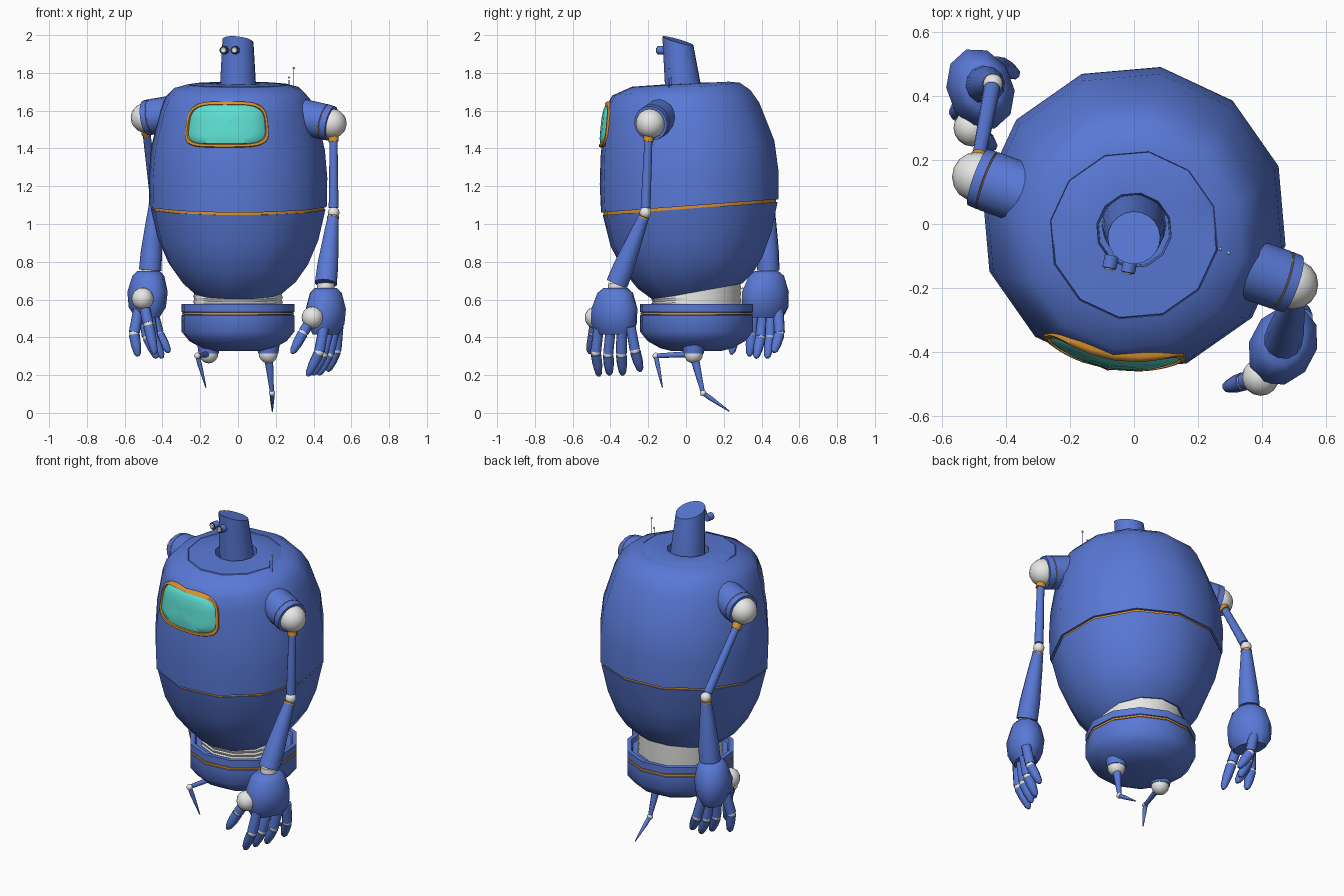
import bpy, bmesh, math
from mathutils import Vector, Matrix

cube = bpy.data.objects.get("Cube")
if cube:
    bpy.data.objects.remove(cube, do_unlink=True)

made = []
SIDES = 12
TURN = math.radians(20)      # the body faces slightly to its right


def material(name, rgb):
    m = bpy.data.materials.new(name)
    m.use_nodes = True
    m.diffuse_color = (*rgb, 1)
    m.node_tree.nodes["Principled BSDF"].inputs["Base Color"].default_value = (*rgb, 1)
    return m


BLUE = material("blue paint", (0.1, 0.19, 0.67))
ORANGE = material("orange trim", (0.70, 0.29, 0.03))
TEAL = material("teal glass", (0.11, 0.74, 0.65))
WHITE = material("white joint", (0.8, 0.8, 0.78))
DARK = material("dark lens", (0.02, 0.025, 0.04))


def finish(name, bm, mat):
    bmesh.ops.recalc_face_normals(bm, faces=bm.faces)
    me = bpy.data.meshes.new(name)
    bm.to_mesh(me)
    bm.free()
    me.materials.append(mat)
    ob = bpy.data.objects.new(name, me)
    bpy.context.collection.objects.link(ob)
    made.append(ob)


def skin(name, loops, mat, caps=True):
    """Bridge equal rings of points with quads."""
    bm = bmesh.new()
    rows = [[bm.verts.new(p) for p in loop] for loop in loops]
    n = len(rows[0])
    for a, b in zip(rows, rows[1:]):
        for i in range(n):
            j = (i + 1) % n
            bm.faces.new((a[i], a[j], b[j], b[i]))
    if caps:
        bm.faces.new(rows[0])
        bm.faces.new(rows[-1])
    finish(name, bm, mat)


def shell(name, rings, mat, sides=SIDES, lean=0):
    """Round part from rings of (centre y, centre z, radius, slope along y)."""
    loops = []
    for cy, cz, r, slope in rings:
        loop = []
        for i in range(sides):
            a = TURN + math.tau * i / sides
            dx, dy = r * math.cos(a), r * math.sin(a)
            loop.append((dx, cy + dy, cz + slope * (dy + lean * dx)))
        loops.append(loop)
    skin(name, loops, mat)


def tube(name, points, radii, mat, sides=12):
    """Tapered tube along a path."""
    pts = [Vector(p) for p in points]
    loops = []
    for k, p in enumerate(pts):
        d = pts[min(k + 1, len(pts) - 1)] - pts[max(k - 1, 0)]
        q = d.to_track_quat('Z', 'Y')
        loops.append([p + q @ Vector((radii[k] * math.cos(math.tau * i / sides),
                                      radii[k] * math.sin(math.tau * i / sides), 0))
                      for i in range(sides)])
    skin(name, loops, mat)


def ball(name, p, r, mat=WHITE):
    bm = bmesh.new()
    bmesh.ops.create_uvsphere(bm, u_segments=16, v_segments=10, radius=r,
                              matrix=Matrix.Translation(p))
    finish(name, bm, mat)


def along(a, b, t):
    return Vector(a).lerp(Vector(b), t)


# Barrel body: two shells with a trim line between them, and an open neck well
UPPER = [(0.02, 1.096, 0.477, 0.075), (0.016, 1.25, 0.48, 0.08), (0.008, 1.4, 0.467, 0.09),
         (-0.022, 1.6, 0.417, 0.1), (-0.038, 1.67, 0.386, 0.1), (-0.052, 1.714, 0.343, 0.1)]
shell("upper_body", [(0.02, 1.096, 0.4, 0.075)] + UPPER + [
    (-0.035, 1.738, 0.265, 0.06), (-0.035, 1.735, 0.263, 0.06), (-0.035, 1.739, 0.26, 0.05),
    (-0.02, 1.743, 0.118, 0.05), (-0.02, 1.6, 0.112, 0.05)], BLUE)
shell("waist_trim", [(0.02, 1.07, 0.463, 0.075), (0.02, 1.105, 0.463, 0.075)], ORANGE)
shell("lower_body", [(0.022, 1.082, 0.4, 0.075), (0.022, 1.082, 0.47, 0.075),
                     (0.025, 0.92, 0.432, 0.08), (0.036, 0.79, 0.375, 0.1),
                     (0.05, 0.7, 0.31, 0.14), (0.06, 0.642, 0.24, 0.18),
                     (0.06, 0.652, 0.21, 0.18)], BLUE)

# Ribbed bellows
ribs = []
for k in range(5):
    z = 0.545 + 0.028 * k
    ribs += [(0.055, z, 0.235, 0.03 * k), (0.055, z + 0.014, 0.241, 0.03 * k)]
shell("bellows", ribs, WHITE)

# Pelvis bowl with trim
shell("pelvis", [(0.055, 0.555, 0.2, 0), (0.055, 0.555, 0.27, 0), (0.055, 0.577, 0.278, 0),
                 (0.055, 0.577, 0.303, 0), (0.055, 0.535, 0.303, 0), (0.055, 0.532, 0.294, 0),
                 (0.055, 0.519, 0.294, 0), (0.055, 0.516, 0.303, 0), (0.055, 0.43, 0.303, 0),
                 (0.055, 0.38, 0.262, 0), (0.055, 0.343, 0.195, 0), (0.055, 0.327, 0.13, 0)], BLUE)
shell("pelvis_trim", [(0.055, 0.52, 0.301, 0), (0.055, 0.531, 0.301, 0)], ORANGE)


# Wrapped visor: rounded rectangle laid on the curved front
def visor_loop(su, sv, offset, n=48):
    loop = []
    for i in range(n):
        t = math.tau * i / n
        c, d = math.cos(t), math.sin(t)
        u = math.copysign(abs(c) ** 0.5, c) * su
        v = math.copysign(abs(d) ** 0.5, d) * sv
        a = math.radians(-99 + 31 * u)
        z = 1.527 + 0.122 * v
        zs = z + 0.035       # front of the tilted body sits lower
        for lo, hi in zip(UPPER, UPPER[1:]):
            if lo[1] <= zs <= hi[1]:
                f = (zs - lo[1]) / (hi[1] - lo[1])
                cy, r = (lo[k] + f * (hi[k] - lo[k]) for k in (0, 2))
        r += offset
        loop.append((r * math.cos(a), cy + r * math.sin(a), z))
    return loop


skin("visor_frame", [visor_loop(1, 1, -0.04), visor_loop(1, 1, 0), visor_loop(0.985, 0.97, 0.006),
                     visor_loop(0.93, 0.87, 0.006), visor_loop(0.92, 0.85, -0.006)], ORANGE, False)
skin("visor_glass", [visor_loop(s * 0.93, s * 0.87, o) for s, o in (
    (1, -0.006), (0.95, 0.002), (0.7, 0.007), (0.35, 0.008), (0.01, 0.008))], TEAL)

# Periscope neck with slanted top and twin eyes
shell("neck", [(-0.005, 1.6, 0.1, 0), (-0.017, 1.74, 0.095, 0), (-0.043, 1.97, 0.082, -0.28)],
      BLUE, 20, 0.4)
look = Vector((-0.2, -0.98, 0))
for side, x, y in (("left", -0.011, -0.112), ("right", -0.069, -0.098)):
    p = Vector((x, y, 1.92))
    tube(side + "_eye_barrel", [p, p + look * 0.038], [0.022, 0.022], BLUE)
    tube(side + "_eye_rim", [p + look * 0.034, p + look * 0.041], [0.021, 0.021], DARK)
    tube(side + "_eye_lens", [p + look * 0.04, p + look * 0.046], [0.017, 0.013], WHITE)

# Antennae
for name, x, y, top, r in (("long_antenna", 0.295, -0.09, 1.825, 0.006),
                           ("short_antenna", 0.27, -0.078, 1.775, 0.005)):
    tube(name, [(x, y, 1.69), (x, y, top)], [0.002, 0.0012], BLUE, 6)
    ball(name + "_tip", (x, y, top), r, TEAL)


# Arms
def arm(side, root, shoulder, collar, elbow, wrist, palm, spread, thumb, fingers):
    tube(side + "_shoulder", [along(root, shoulder, t) for t in (-0.3, 0.72, 0.73, 0.75, 0.76, 0.98)],
         [0.095, 0.095, 0.09, 0.09, 0.095, 0.093], BLUE, 16)
    tube(side + "_shoulder_trim", [along(root, shoulder, t) for t in (0.73, 0.75)],
         [0.0935, 0.0935], ORANGE, 16)
    ball(side + "_shoulder_ball", shoulder, 0.078)
    tube(side + "_arm_collar", [along(shoulder, collar, 0.7), collar], [0.028, 0.027], ORANGE)
    tube(side + "_upper_arm", [along(shoulder, collar, 0.9), along(collar, elbow, 0.93)],
         [0.021, 0.026], BLUE)
    ball(side + "_elbow", elbow, 0.031)
    tube(side + "_elbow_trim", [along(elbow, wrist, t) for t in (0.055, 0.075)], [0.031, 0.032], ORANGE)
    tube(side + "_forearm", [along(elbow, wrist, t) for t in (0.07, 0.3, 0.75, 1)],
         [0.03, 0.04, 0.057, 0.06], BLUE)
    tube(side + "_wrist", [wrist, along(wrist, palm, 0.3)], [0.046, 0.046], WHITE)
    # Broad palm, widest across the knuckles
    loops = []
    for h, wide, thick in ((0.13, 0.068, 0.06), (0.105, 0.1, 0.083), (0.02, 0.131, 0.104),
                           (-0.06, 0.13, 0.095), (-0.115, 0.1, 0.06)):
        c = along(palm, wrist, max(h, 0) / 0.3)
        c.z = palm[2] + h
        loops.append([c + Matrix.Rotation(spread, 3, 'Z') @ Vector(
            (wide * math.cos(math.tau * i / 10), thick * math.sin(math.tau * i / 10), 0))
            for i in range(10)])
    skin(side + "_palm", loops, BLUE)
    # Jointed thumb and fingers
    ball(side + "_thumb_ball", thumb[0], 0.058)
    for k, (base, mid, tip) in enumerate([thumb] + fingers):
        label = side + ("_finger_%d" % k if k else "_thumb")
        start = along(base, mid, -0.15 if k else 0.4)
        tube(label + "_base", [start, along(base, mid, 0.95)], [0.028, 0.029], BLUE, 8)
        ball(label + "_joint", mid, 0.025)
        tube(label + "_tip", [along(mid, tip, t) for t in (0.06, 0.5, 0.88, 1)],
             [0.029, 0.027, 0.019, 0.008], BLUE, 8)


arm("left", (0.36, -0.14, 1.563), (0.497, -0.188, 1.532), (0.507, -0.2, 1.436),
    (0.506, -0.215, 1.06), (0.465, -0.365, 0.685), (0.465, -0.38, 0.53), math.radians(62),
    ((0.395, -0.478, 0.505), (0.345, -0.49, 0.425), (0.285, -0.51, 0.315)),
    [((0.45, -0.465, 0.43), (0.43, -0.478, 0.32), (0.368, -0.46, 0.195)),
     ((0.48, -0.40, 0.43), (0.45, -0.412, 0.31), (0.395, -0.405, 0.2)),
     ((0.51, -0.34, 0.43), (0.48, -0.342, 0.31), (0.425, -0.335, 0.2)),
     ((0.53, -0.29, 0.44), (0.52, -0.27, 0.33), (0.475, -0.24, 0.22))])
arm("right", (-0.36, 0.1, 1.583), (-0.49, 0.147, 1.562), (-0.484, 0.212, 1.475),
    (-0.44, 0.438, 1.13), (-0.465, 0.435, 0.755), (-0.48, 0.42, 0.62), math.radians(110),
    ((-0.505, 0.3, 0.605), (-0.475, 0.272, 0.47), (-0.44, 0.24, 0.31)),
    [((-0.53, 0.37, 0.53), (-0.55, 0.35, 0.42), (-0.53, 0.335, 0.3)),
     ((-0.5, 0.41, 0.53), (-0.48, 0.395, 0.4), (-0.43, 0.37, 0.29)),
     ((-0.47, 0.45, 0.53), (-0.45, 0.445, 0.4), (-0.4, 0.43, 0.29)),
     ((-0.45, 0.49, 0.53), (-0.42, 0.495, 0.42), (-0.365, 0.465, 0.32))])

# Thin spiked legs
for side, hip, knee, tip, r in (
        ("left", (0.16, 0.04, 0.312), (0.18, 0.09, 0.105), (0.182, 0.23, 0.008), 0.027),
        ("right", (-0.155, 0.04, 0.312), (-0.215, -0.16, 0.302), (-0.17, -0.125, 0.135), 0.017)):
    tube(side + "_hip_socket", [(hip[0], hip[1], 0.37), (hip[0], hip[1], 0.315)], [0.062, 0.054], BLUE)
    ball(side + "_hip_ball", hip, 0.05)
    tube(side + "_thigh", [hip, along(hip, knee, 0.95)], [r, 0.012], BLUE, 8)
    ball(side + "_knee", knee, 0.017)
    tube(side + "_shin", [along(knee, tip, 0.06), along(knee, tip, 0.3), tip],
         [0.012, 0.012, 0.003], BLUE, 8)

# Smooth shading with crisp edges
bpy.ops.object.select_all(action='DESELECT')
for ob in made:
    ob.select_set(True)
bpy.context.view_layer.objects.active = made[0]
bpy.ops.object.shade_smooth_by_angle(angle=math.radians(48))
